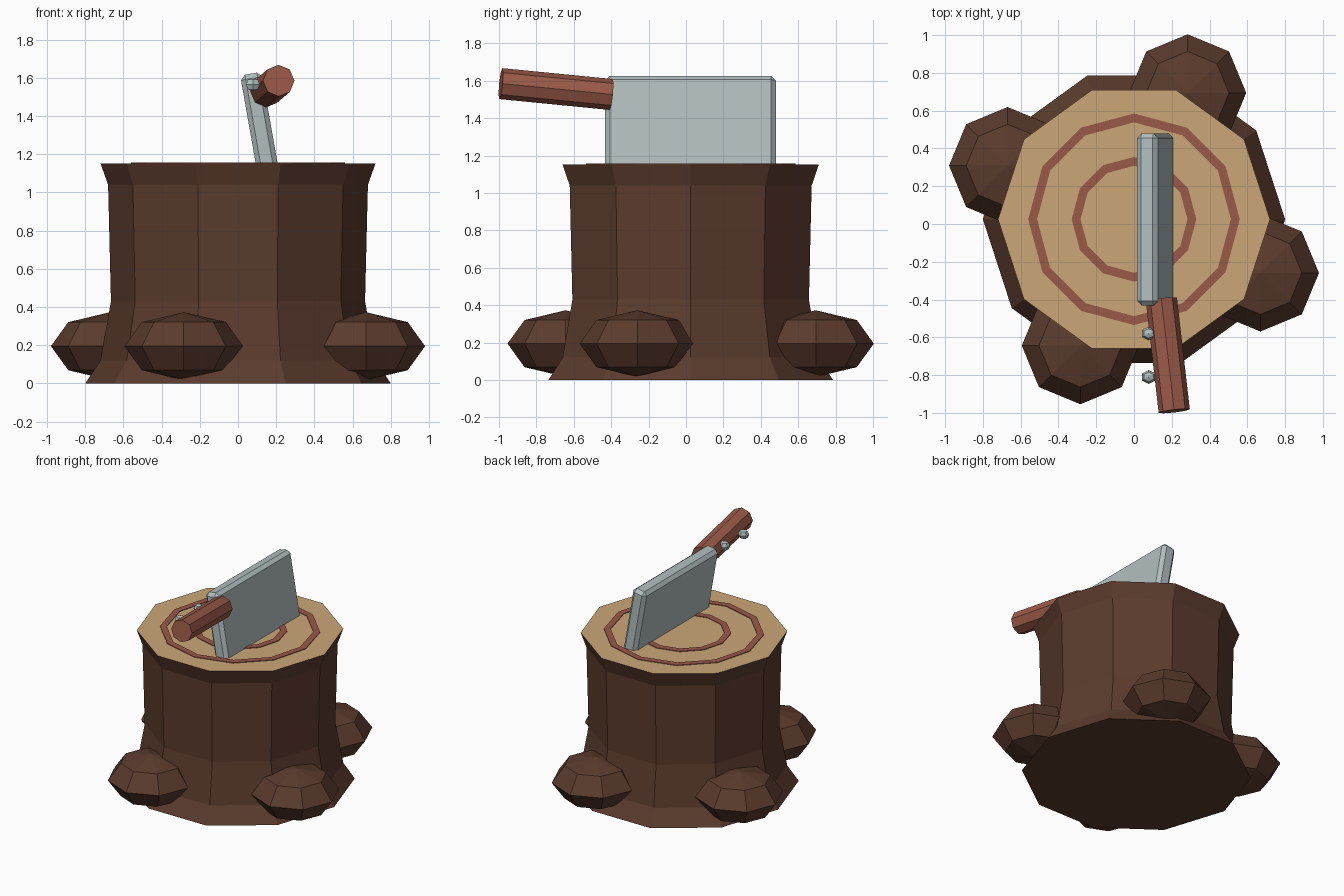
import bpy, bmesh, math
from mathutils import Matrix, Vector

if "Cube" in bpy.data.objects:
    bpy.data.objects.remove(bpy.data.objects["Cube"])


def mat(name, hex_code):
    def lin(c):
        c /= 255
        return c / 12.92 if c <= 0.04045 else ((c + 0.055) / 1.055) ** 2.4
    m = bpy.data.materials.new(name)
    m.diffuse_color = [lin(int(hex_code[i:i + 2], 16)) for i in (0, 2, 4)] + [1]
    m.use_nodes = True
    m.node_tree.nodes["Principled BSDF"].inputs["Base Color"].default_value = m.diffuse_color
    return m


BARK = mat("bark brown", "5B3B2D")
CUT = mat("cut wood tan", "CBA777")
RED = mat("reddish wood", "9A5A48")
STEEL = mat("pale steel", "B2BEBF")
CY = 0.025  # stump axis in y
TOP = 1.152


def finish(name, bm, *mats):
    bmesh.ops.recalc_face_normals(bm, faces=bm.faces)
    me = bpy.data.meshes.new(name)
    bm.to_mesh(me)
    bm.free()
    for m in mats:
        me.materials.append(m)
    ob = bpy.data.objects.new(name, me)
    bpy.context.collection.objects.link(ob)
    return ob


def lathe(bm, profile, n, closed=False):
    """Revolve (radius, z) points around the stump axis."""
    loops = [[bm.verts.new((r * math.cos(2 * math.pi * i / n),
                            CY + r * math.sin(2 * math.pi * i / n), z))
              for i in range(n)] for r, z in profile]
    pairs = list(zip(loops, loops[1:]))
    if closed:
        pairs.append((loops[-1], loops[0]))
    for a, b in pairs:
        for i in range(n):
            j = (i + 1) % n
            bm.faces.new((a[i], a[j], b[j], b[i]))
    return loops


def ellipsoid(name, loc, size, material, seg=8, rings=4):
    bm = bmesh.new()
    bmesh.ops.create_uvsphere(bm, u_segments=seg, v_segments=rings, radius=1,
                              matrix=Matrix.LocRotScale(Vector(loc), None, Vector(size)))
    return finish(name, bm, material)


# Stump with flared base and lip, pale cut on top
bm = bmesh.new()
loops = lathe(bm, [(0.80, 0), (0.72, 0.12), (0.665, 0.43), (0.68, 1.04), (0.72, TOP)], 10)
bm.faces.new(loops[0])
bm.faces.new(loops[-1]).material_index = 1
finish("stump", bm, BARK, CUT)

# Growth rings
for name, r in (("outer_growth_ring", 0.56), ("inner_growth_ring", 0.33)):
    bm = bmesh.new()
    lathe(bm, [(r, TOP - 0.004), (r, TOP + 0.005),
               (r - 0.047, TOP + 0.005), (r - 0.047, TOP - 0.004)], 12, closed=True)
    finish(name, bm, RED)

# Root knobs, a quarter turn apart
for k in range(4):
    a = math.radians(-23 + 90 * k)
    ellipsoid(f"root_{k + 1}", (0.727 * math.cos(a), CY + 0.727 * math.sin(a), 0.195),
              (0.31, 0.31, 0.178), BARK)

# Leaning cleaver blade, stuck in the wood
bm = bmesh.new()
bmesh.ops.create_cube(bm, size=1, matrix=Matrix.Diagonal((0.113, 0.912, 0.62, 1)))
bmesh.ops.bevel(bm, geom=bm.edges[:], offset=0.025, segments=1, affect='EDGES')
blade = finish("blade", bm, STEEL)
blade.location = (0.121, 0.024, 1.316)
blade.rotation_euler.y = math.radians(-10)

# Handle, eight-sided, angled off the blade
start, end = Vector((0.145, -0.40, 1.527)), Vector((0.213, -0.99, 1.585))
d = end - start
bm = bmesh.new()
bmesh.ops.create_cone(bm, cap_ends=True, segments=8, radius1=0.083, radius2=0.083,
                      depth=d.length)
handle = finish("handle", bm, RED)
handle.location = (start + end) / 2
handle.rotation_euler = d.to_track_quat('Z', 'Y').to_euler()

# Rivets on the handle's left side
for k, y in enumerate((-0.58, -0.81)):
    ellipsoid(f"rivet_{k + 1}", (0.078, y, 1.565), (0.042, 0.036, 0.036), STEEL, 6, 4)
